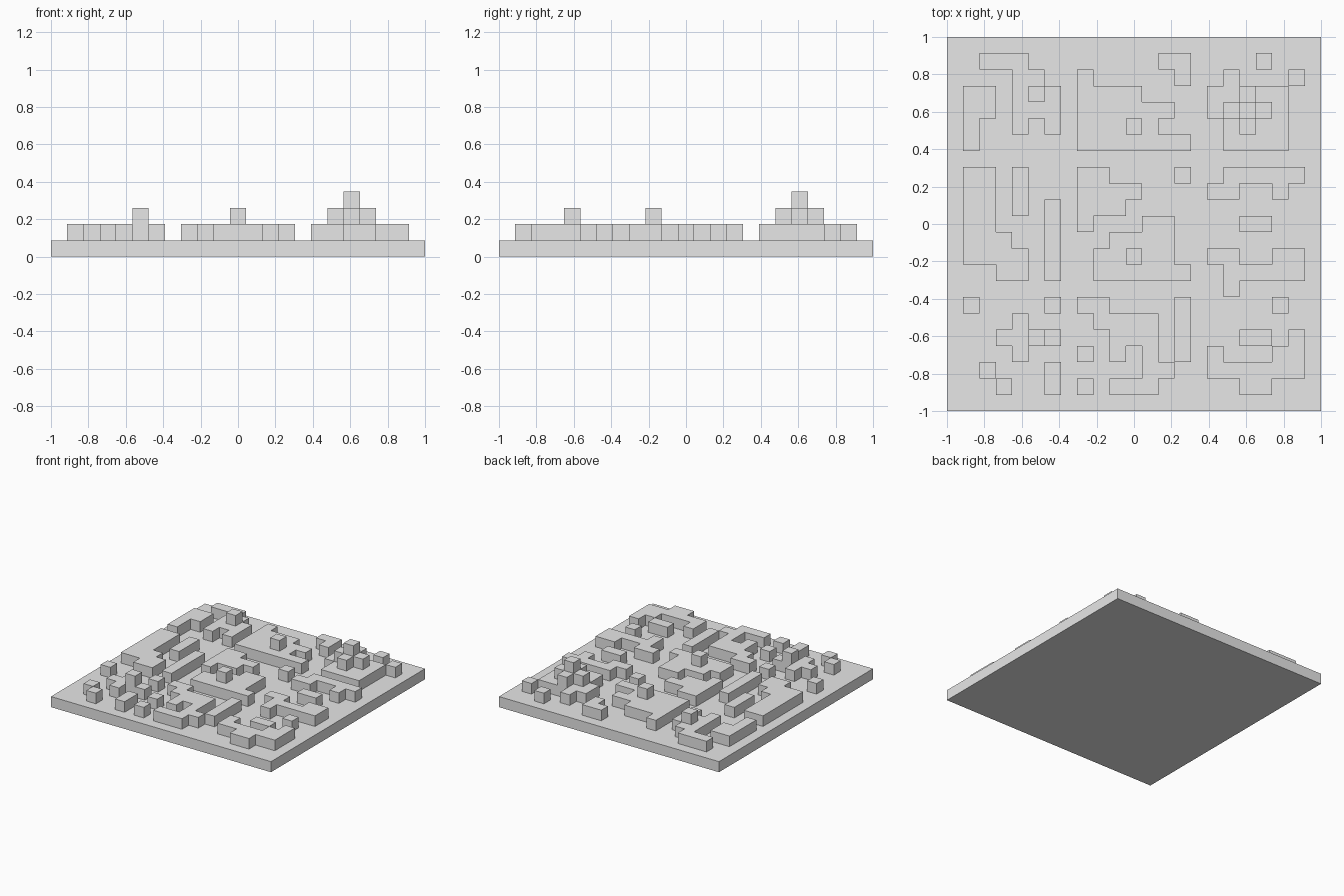
import bpy, bmesh

cube = bpy.data.objects.get("Cube")
if cube:
    bpy.data.objects.remove(cube, do_unlink=True)

S = 2 / 23             # cell size and storey height
STOREYS = {".": 0, "o": 1, "X": 2, "T": 3}

grey = bpy.data.materials.new("plain grey")
grey.use_nodes = True
grey.diffuse_color = (0.8, 0.8, 0.8, 1)
grey.node_tree.nodes["Principled BSDF"].inputs["Base Color"].default_value = (0.8, 0.8, 0.8, 1)


def finish(name, bm):
    bmesh.ops.recalc_face_normals(bm, faces=bm.faces)
    mesh = bpy.data.meshes.new(name)
    bm.to_mesh(mesh)
    bm.free()
    mesh.materials.append(grey)
    obj = bpy.data.objects.new(name, mesh)
    bpy.context.collection.objects.link(obj)


def add_storey(bm, column, row, plan, level):
    """Extrude every cell of the plan that reaches this level by one storey."""
    faces = []
    for j, line in enumerate(plan, row):
        for i, mark in enumerate(line, column):
            if STOREYS[mark] >= level:
                x, y = -1 + i * S, 1 - j * S
                corners = ((x, y), (x, y - S), (x + S, y - S), (x + S, y))
                faces.append(bm.faces.new([bm.verts.new((a, b, level * S)) for a, b in corners]))
    verts = [v for f in faces for v in f.verts]
    bmesh.ops.remove_doubles(bm, verts=verts, dist=S / 10)
    top = bmesh.ops.extrude_face_region(bm, geom=faces)["geom"]
    bmesh.ops.translate(bm, vec=(0, 0, S),
                        verts=[v for v in top if isinstance(v, bmesh.types.BMVert)])


def district(name, column, row, *plan):
    """Group of blocks drawn from back to front: o one storey, X two, T three."""
    bm = bmesh.new()
    for level in range(1, 1 + max(STOREYS[mark] for line in plan for mark in line)):
        add_storey(bm, column, row, plan, level)
    finish(name, bm)


# Base plate
bm = bmesh.new()
bmesh.ops.create_cube(bm, size=1)
bmesh.ops.scale(bm, vec=(2, 2, S), verts=bm.verts)
bmesh.ops.translate(bm, vec=(0, 0, S / 2), verts=bm.verts)
finish("base_plate", bm)

# Back row of blocks
district("back_right_blocks", 1, 1,
         ".ooo..", "...oo.", "oo.oXo", "oo.ooo", "o..o.o", "o.....")
district("back_middle_blocks", 8, 1,
         ".....oo", "o.....o", "oooo...", "oooooo.", "oooXo..", "ooooooo")
district("back_left_blocks", 16, 1,
         "...o..", ".o...o", "ooXoo.", "oXTXo.", ".oXoo.", ".oooo.")

# Middle row of blocks
district("right_blocks", 1, 8,
         "oo.o..", "oo.o..", "oo.o.o", "oo...o", "ooo..o", "oooo.o", "..oo.o")
district("centre_blocks", 8, 8,
         "oo....o", "oooo...", "ooo....", "o...oo.", "..oooo.", ".ooXoo.", ".oooooo")
district("left_blocks", 16, 8,
         ".ooooo", "oo..o.", "......", "..oo..", "......", "oo..oo", ".ooooo", ".o....")

# Front row of blocks
district("front_right_blocks", 1, 16,
         "o....o", "...o..", "..ooXo", "...o..", ".o...o", "..o..o")
district("front_middle_blocks", 8, 16,
         "oo....o", ".oooo.o", "..ooo.o", "o.o.o.o", "....oo.", "o.ooo..")
district("front_left_blocks", 16, 16,
         "....o.", "......", "..oo.o", "o...oo", "oooooo", "..oo..")
